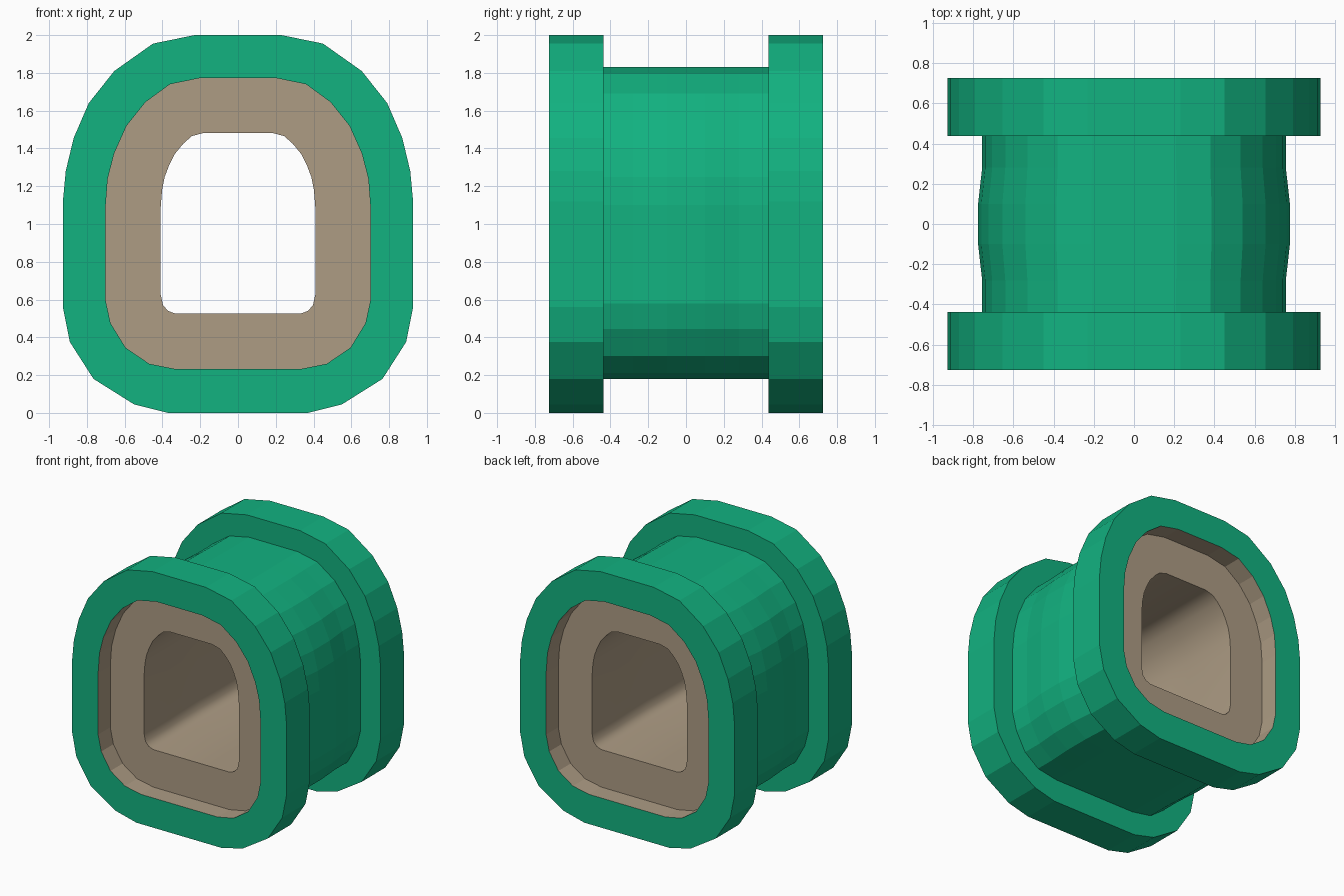
import bpy
import math

cube = bpy.data.objects.get("Cube")
if cube:
    bpy.data.objects.remove(cube, do_unlink=True)


def material(name, color):
    mat = bpy.data.materials.new(name)
    mat.use_nodes = True
    mat.diffuse_color = color
    mat.node_tree.nodes["Principled BSDF"].inputs["Base Color"].default_value = color
    return mat


green = material("green", (0.006, 0.445, 0.216, 1))
tan = material("tan", (0.418, 0.332, 0.231, 1))

# Right halves of the cross-sections, bottom to top
FLANGE = [(.37, 0), (.55, .045), (.765, .18), (.89, .375), (.927, .56), (.927, 1.12),
          (.912, 1.28), (.87, 1.455), (.79, 1.64), (.655, 1.81), (.45, 1.955), (.23, 2)]
BODY = [(.35, .18), (.52, .21), (.64, .3), (.72, .445), (.755, .58), (.755, 1.1),
        (.74, 1.25), (.705, 1.4), (.64, 1.55), (.53, 1.69), (.38, 1.795), (.21, 1.83)]
MOUTH = [(.33, .232), (.47, .26), (.595, .345), (.675, .475), (.702, .6), (.702, 1.08),
         (.69, 1.24), (.655, 1.375), (.59, 1.52), (.49, 1.645), (.36, 1.74), (.2, 1.773)]
BORE = [(.33, .525), (.37, .54), (.397, .57), (.41, .63), (.41, 1.08), (.402, 1.18),
        (.388, 1.25), (.365, 1.31), (.335, 1.37), (.29, 1.425), (.245, 1.465), (.18, 1.483)]


def ring(half, y, bulge=0):
    """Mirror a half section into a closed ring; bulge widens its sides."""
    right = [(x + bulge * (x / .75) ** 2, y, z) for x, z in half]
    return right + [(-x, y, z) for x, y, z in reversed(right)]


def loft(name, rings, mat, smooth_angle=None):
    n = len(rings[0])
    verts = [v for r in rings for v in r]
    faces = [(i * n + j, i * n + (j + 1) % n, (i + 1) * n + (j + 1) % n, (i + 1) * n + j)
             for i in range(len(rings) - 1) for j in range(n)]
    mesh = bpy.data.meshes.new(name)
    mesh.from_pydata(verts, [], faces)
    mesh.materials.append(mat)
    obj = bpy.data.objects.new(name, mesh)
    bpy.context.collection.objects.link(obj)
    bpy.ops.object.select_all(action='DESELECT')
    obj.select_set(True)
    bpy.context.view_layer.objects.active = obj
    # Consistent outward normals
    bpy.ops.object.mode_set(mode='EDIT')
    bpy.ops.mesh.select_all(action='SELECT')
    bpy.ops.mesh.flip_normals()
    bpy.ops.object.mode_set(mode='OBJECT')
    if smooth_angle:
        bpy.ops.object.shade_smooth_by_angle(angle=math.radians(smooth_angle))
    return obj


END, STEP, RECESS = .725, .437, .575
STATIONS = [(-.28, 0), (-.1, .02), (.1, .02), (.28, 0)]

# Outer shell: end flanges and the slightly swollen body between them
shell = [ring(MOUTH, -END), ring(FLANGE, -END), ring(FLANGE, -STEP), ring(BODY, -STEP)]
shell += [ring(BODY, y, b) for y, b in STATIONS]
shell += [ring(BODY, STEP), ring(FLANGE, STEP), ring(FLANGE, END), ring(MOUTH, END)]
loft("outer_shell", shell, green)

# Recessed mouths, one at each end
for side, label in ((-1, "front"), (1, "back")):
    depth = [ring(MOUTH, side * END), ring(MOUTH, side * RECESS), ring(BORE, side * RECESS)]
    loft(label + "_recess", depth if side > 0 else depth[::-1], tan)

# Smooth tunnel through the middle
bore = [ring(BORE, RECESS)] + [ring(BORE, -y, b) for y, b in STATIONS] + [ring(BORE, -RECESS)]
loft("tunnel_lining", bore, tan, 40)
